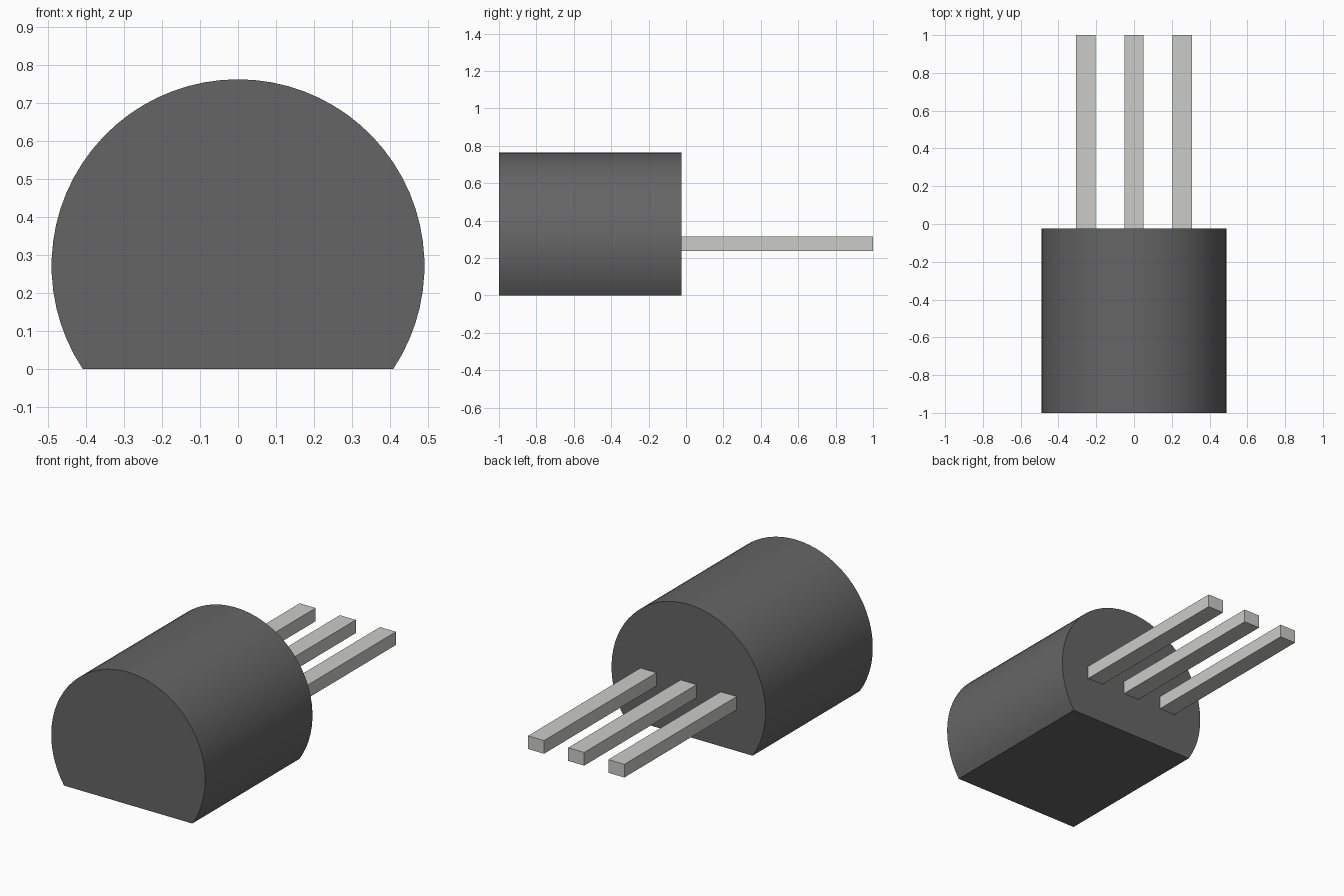
import bpy, bmesh, math

if "Cube" in bpy.data.objects:
    bpy.data.objects.remove(bpy.data.objects["Cube"])

RADIUS, CENTRE_Z = 0.491, 0.272
FRONT_Y, BACK_Y, LEG_END_Y = -1.0, -0.023, 1.0
ARC_STEPS = 48


def material(name, shade):
    mat = bpy.data.materials.new(name)
    mat.diffuse_color = (*shade, 1)
    mat.use_nodes = True
    mat.node_tree.nodes["Principled BSDF"].inputs["Base Color"].default_value = mat.diffuse_color
    return mat


def extrude_profile(name, profile, y0, y1, mat):
    """Extrude a closed XZ outline along y into a capped solid."""
    bm = bmesh.new()
    face = bm.faces.new([bm.verts.new((x, y0, z)) for x, z in profile])
    new = bmesh.ops.extrude_face_region(bm, geom=[face])["geom"]
    verts = [v for v in new if isinstance(v, bmesh.types.BMVert)]
    bmesh.ops.translate(bm, verts=verts, vec=(0, y1 - y0, 0))
    bmesh.ops.recalc_face_normals(bm, faces=bm.faces)
    mesh = bpy.data.meshes.new(name)
    bm.to_mesh(mesh)
    bm.free()
    mesh.materials.append(mat)
    obj = bpy.data.objects.new(name, mesh)
    bpy.context.collection.objects.link(obj)
    return obj


plastic = material("dark_plastic", (0.13, 0.13, 0.13))
metal = material("pale_metal", (0.6, 0.6, 0.57))

# Casing: cylinder with a flat underside
start = -math.asin(CENTRE_Z / RADIUS)
sweep = math.pi - 2 * start
angles = [start + sweep * i / ARC_STEPS for i in range(ARC_STEPS + 1)]
outline = [(RADIUS * math.cos(a), CENTRE_Z + RADIUS * math.sin(a)) for a in angles]
casing = extrude_profile("casing", outline, FRONT_Y, BACK_Y, plastic)
bpy.context.view_layer.objects.active = casing
casing.select_set(True)
bpy.ops.object.shade_smooth_by_angle(angle=math.radians(30))

# Three straight rectangular leads
for label, x in (("left", -0.256), ("middle", 0.0), ("right", 0.256)):
    section = [(x + sx * 0.051, 0.276 + sz * 0.038)
               for sx, sz in ((-1, -1), (1, -1), (1, 1), (-1, 1))]
    extrude_profile(label + "_lead", section, BACK_Y, LEG_END_Y, metal)
